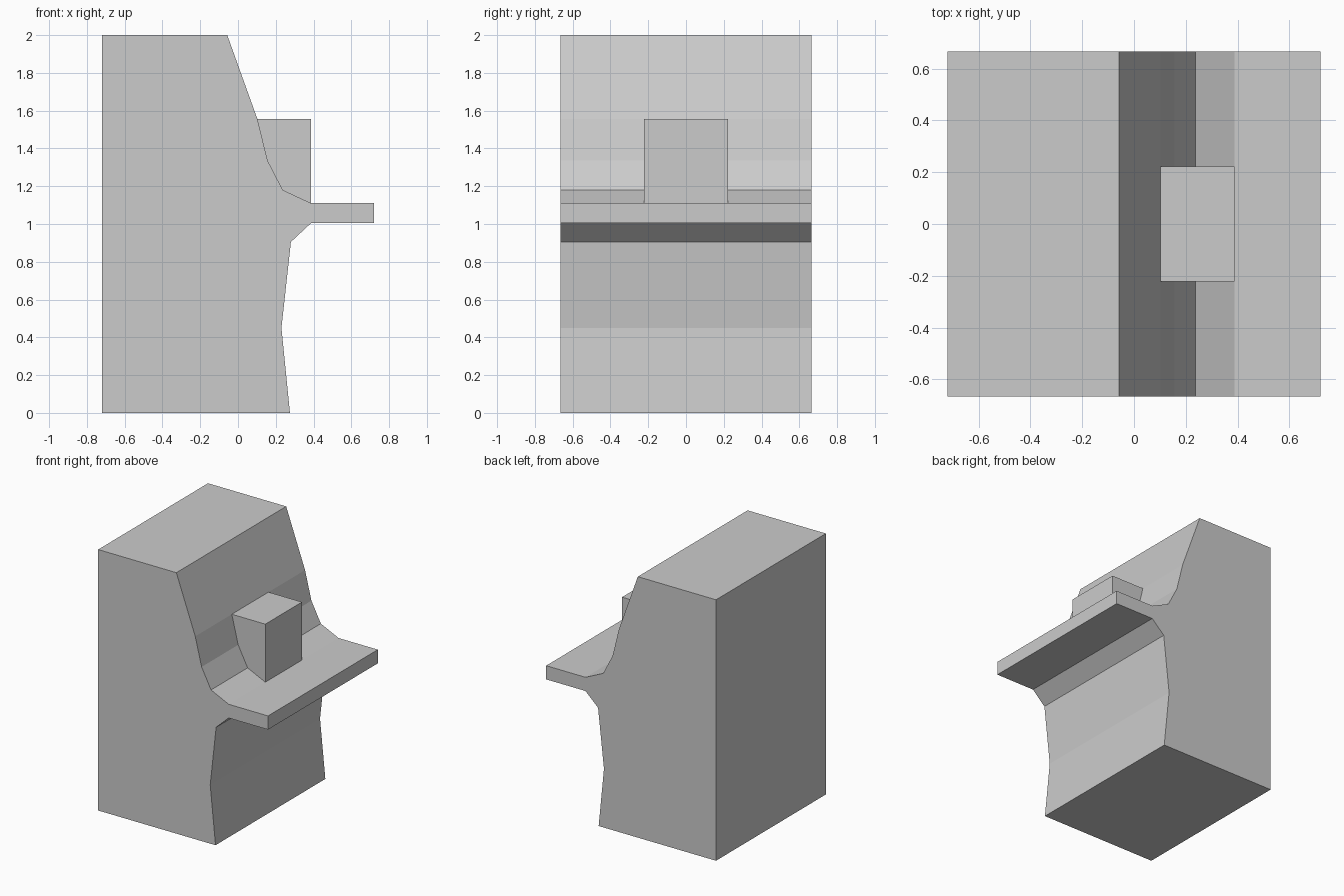
import bpy, bmesh

if "Cube" in bpy.data.objects:
    bpy.data.objects.remove(bpy.data.objects["Cube"])

HALF_DEPTH, HALF_BOX = 0.665, 0.222

# Side outline (x, z): base, lower front, shelf, curved upper front, top
lower = [(-0.72, 0), (0.275, 0), (0.23, 0.45), (0.28, 0.905), (0.387, 1.005),
         (0.72, 1.005), (0.72, 1.11), (0.387, 1.11)]
curve = [(0.237, 1.18), (0.157, 1.335)]
upper = [(0.103, 1.555), (-0.057, 2), (-0.72, 2)]
box_corner = (0.387, 1.555)

plain = lower + curve + upper
with_box = lower + [box_corner] + upper

bm = bmesh.new()


def face(points):
    bm.faces.new([bm.verts.new(p) for p in points])


def strip(profile, y0, y1):
    """Walls of a profile swept from y0 to y1."""
    for (xa, za), (xb, zb) in zip(profile, profile[1:] + profile[:1]):
        face([(xa, y0, za), (xb, y0, zb), (xb, y1, zb), (xa, y1, za)])


# Outer walls, with the raised block grown out of the middle section
strip(plain, -HALF_DEPTH, -HALF_BOX)
strip(with_box, -HALF_BOX, HALF_BOX)
strip(plain, HALF_BOX, HALF_DEPTH)

# Flat end panels and the sides of the block
block_side = [lower[-1], box_corner, upper[0]] + curve[::-1]
for s in (-1, 1):
    face([(x, s * HALF_DEPTH, z) for x, z in plain])
    face([(x, s * HALF_BOX, z) for x, z in block_side])

bmesh.ops.remove_doubles(bm, verts=bm.verts, dist=1e-4)
# Dissolve the seams between coplanar sections
bmesh.ops.dissolve_limit(bm, angle_limit=0.01, verts=bm.verts, edges=bm.edges)
bmesh.ops.recalc_face_normals(bm, faces=bm.faces)

mesh = bpy.data.meshes.new("cabinet_with_shelf")
bm.to_mesh(mesh)
bm.free()
bpy.context.collection.objects.link(bpy.data.objects.new("cabinet_with_shelf", mesh))
